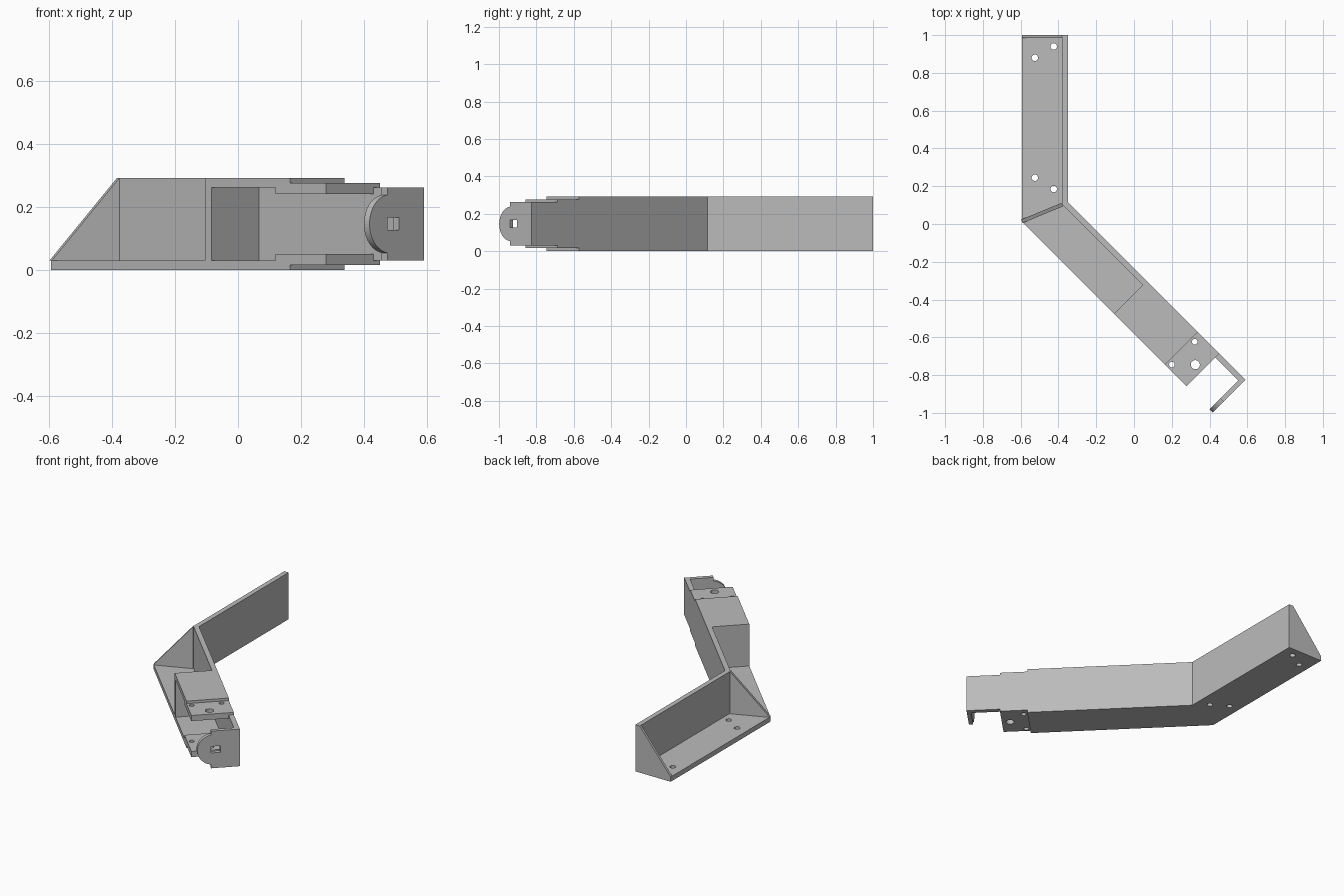
import bpy, bmesh
from math import sin, cos, tan, radians, sqrt, pi
from mathutils import Matrix, Vector

if "Cube" in bpy.data.objects:
    bpy.data.objects.remove(bpy.data.objects["Cube"])

grey = bpy.data.materials.new("plain grey")
grey.use_nodes = True
grey.diffuse_color = (0.5, 0.5, 0.5, 1)
grey.node_tree.nodes["Principled BSDF"].inputs["Base Color"].default_value = grey.diffuse_color

# Main dimensions
WALL, WIDTH, TOP = 0.03, 0.244, 0.292
X_OUT, Y_ELBOW, Y_END = -0.35, 0.115, 1.0
PAD, STEP, LUG, TIP = 0.908, 0.972, 1.133, 1.33
ALONG, ACROSS = Vector((1, -1, 0)).normalized(), Vector((-1, -1, 0)).normalized()
ELBOW = Vector((X_OUT, Y_ELBOW, 0))


def arm(u, v):
    """Plan point on the slanted arm: u along it, v inward from the outer face."""
    return (ELBOW + ALONG * u + ACROSS * v).xy


def mitre(v):
    """Plan point on the elbow line at distance v from the outer face."""
    return arm(-v * tan(pi / 8), v)


def circle(center, r, n=24):
    return [(center[0] + r * cos(2 * pi * i / n), center[1] + r * sin(2 * pi * i / n)) for i in range(n)]


def sheet(name, outline, thickness, matrix, holes=()):
    """Extrude a flat outline with holes, centred on the plane of the matrix."""
    curve = bpy.data.curves.new(name, 'CURVE')
    curve.dimensions, curve.fill_mode = '2D', 'BOTH'
    curve.extrude = thickness / 2
    for loop in (outline, *holes):
        spline = curve.splines.new('POLY')
        spline.points.add(len(loop) - 1)
        for point, co in zip(spline.points, loop):
            point.co = (co[0], co[1], 0, 1)
        spline.use_cyclic_u = True
    temp = bpy.data.objects.new(name + "_outline", curve)
    bpy.context.collection.objects.link(temp)
    bpy.context.view_layer.update()
    mesh = bpy.data.meshes.new_from_object(temp.evaluated_get(bpy.context.evaluated_depsgraph_get()))
    bpy.data.objects.remove(temp)
    bm = bmesh.new()
    bm.from_mesh(mesh)
    bmesh.ops.remove_doubles(bm, verts=bm.verts, dist=1e-5)
    bmesh.ops.dissolve_limit(bm, angle_limit=radians(1), verts=bm.verts, edges=bm.edges)
    bmesh.ops.transform(bm, matrix=matrix, verts=bm.verts)
    bmesh.ops.recalc_face_normals(bm, faces=bm.faces)
    for face in bm.faces:
        face.smooth = False
    bm.to_mesh(mesh)
    bm.free()
    mesh.materials.clear()
    mesh.materials.append(grey)
    obj = bpy.data.objects.new(name, mesh)
    bpy.context.collection.objects.link(obj)
    return obj


def plate(name, outline, z0, z1, holes=()):
    return sheet(name, outline, z1 - z0, Matrix.Translation((0, 0, (z0 + z1) / 2)), holes)


def upright(name, outline, thickness, origin, direction, holes=()):
    """Vertical sheet whose outline runs along direction and z."""
    x, z = Vector((*direction[:2], 0)).normalized(), Vector((0, 0, 1))
    m = Matrix((x, z, x.cross(z))).transposed().to_4x4()
    m.translation = (origin[0], origin[1], 0)
    return sheet(name, outline, thickness, m, holes)


def strip(u0, u1, v0=WALL, v1=WIDTH):
    return [arm(u0, v0), arm(u1, v0), arm(u1, v1), arm(u0, v1)]


# Outer wall: bent main run, then two lower steps towards the tip
x_in, x_edge = X_OUT - WALL, X_OUT - WIDTH
plate("outer_wall", [(X_OUT, Y_END), mitre(0), arm(STEP, 0), arm(STEP, WALL), mitre(WALL), (x_in, Y_END)], 0, TOP)
plate("wall_step", strip(STEP, LUG, 0, WALL), 0.016, TOP - 0.016)
plate("wall_tip", strip(LUG, TIP - 0.025, 0, WALL), WALL, TOP - WALL)

# Floor along both arms, with mounting holes
mounts = [circle(p, 0.017) for p in ((-0.525, 0.88), (-0.425, 0.94), (-0.525, 0.245), (-0.425, 0.185))]
plate("floor", [(x_in, Y_END), mitre(WALL), arm(STEP, WALL), arm(STEP, WIDTH), mitre(WIDTH), (x_edge, Y_END)],
      0, WALL, mounts)

# Box section: roof and cross wall
plate("roof", strip(0.59, STEP), TOP - WALL, TOP)
plate("cross_wall", strip(0.59, 0.62), WALL, TOP - WALL)

# Thickened pads and drilled lugs, mirrored bottom to top
for side in ("lower", "upper"):
    def span(a, b):
        return (a, b) if side == "lower" else (TOP - b, TOP - a)
    bolts = [circle(arm(0.997, 0.047), 0.015), circle(arm(0.997, 0.218), 0.015), circle(arm(1.085, 0.131), 0.024)]
    plate(side + "_pad", strip(PAD, STEP), *span(WALL, 0.051))
    plate(side + "_lug", strip(STEP, LUG), *span(0.016, 0.051), bolts)

# Triangular gussets at the far end and on the elbow line
reach = WIDTH - WALL
upright("end_gusset", [(0, WALL), (reach, WALL), (reach, TOP)], 0.015, (x_edge, Y_END - 0.0075), (1, 0))
run = reach / cos(pi / 8)
upright("elbow_gusset", [(0, WALL), (run, WALL), (run, TOP)], 0.02, mitre(WIDTH), mitre(0) - mitre(WIDTH))

# Tip flange with a rounded tab and a square hole
mid, shoulder, radius = TOP / 2, 0.165, 0.093
arc = [(0.152 + radius * cos(a), mid + radius * sin(a)) for a in (radians(-82 + 164 * i / 24) for i in range(25))]
outline = [(0, WALL), (shoulder, WALL), *arc, (shoulder, TOP - WALL), (0, TOP - WALL)]
slot = [(0.112, mid - 0.02), (0.165, mid - 0.02), (0.165, mid + 0.02), (0.112, mid + 0.02)]
upright("tip_flange", outline, 0.025, arm(TIP - 0.0125, 0), ACROSS, [slot])
